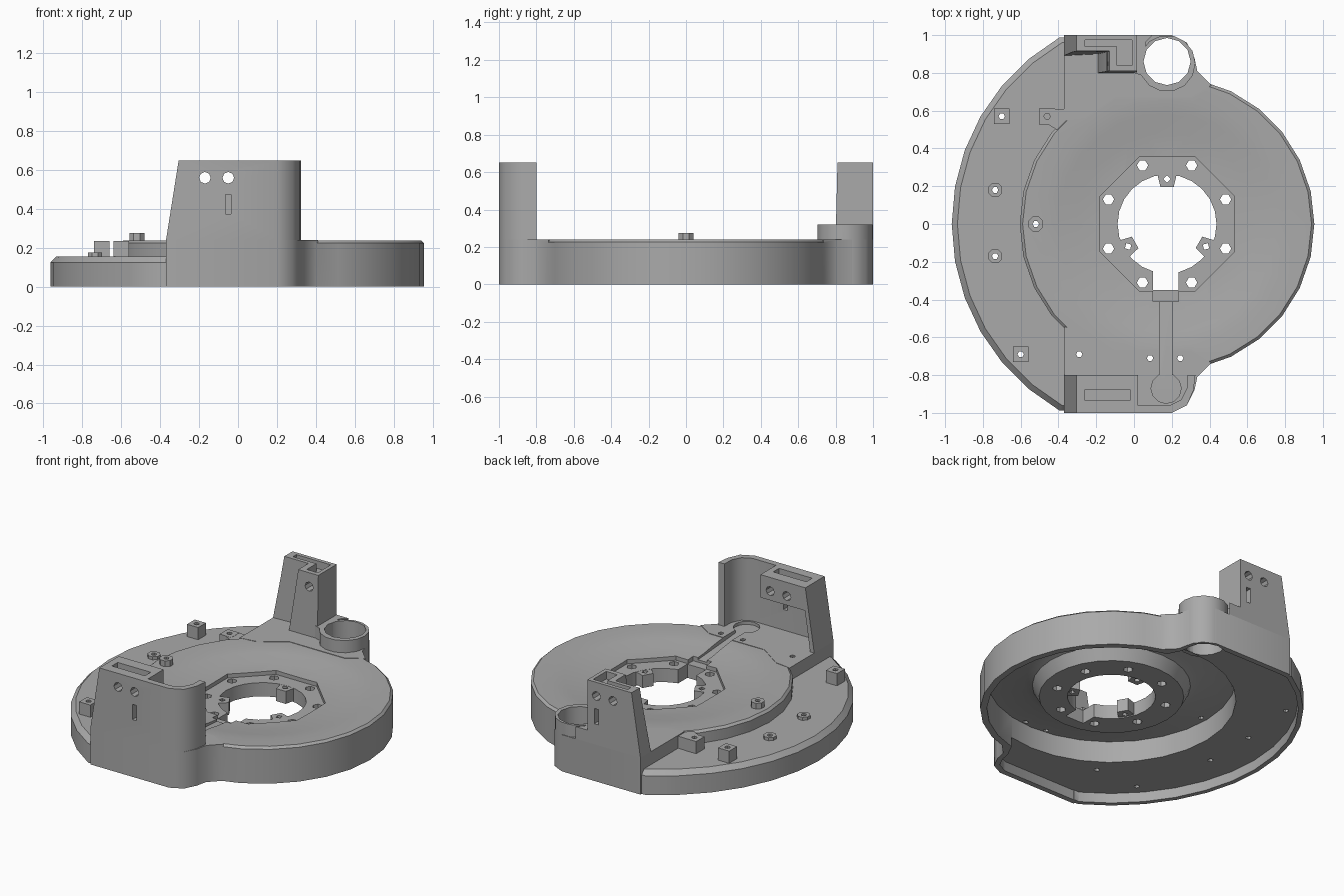
import bpy, bmesh
from math import sin, cos, pi, radians

if "Cube" in bpy.data.objects:
    bpy.data.objects.remove(bpy.data.objects["Cube"])

grey = bpy.data.materials.new("plain_grey")
grey.use_nodes = True
grey.diffuse_color = (0.4, 0.4, 0.4, 1)
grey.node_tree.nodes["Principled BSDF"].inputs["Base Color"].default_value = (0.4, 0.4, 0.4, 1)

CX = 0.175  # centre of the disc


def loft(name, rings, axis="z"):
    """Solid through stacked rings, each given as (points, height)."""
    place = {"z": lambda a, b, h: (a, b, h),
             "y": lambda a, b, h: (a, h, b),
             "x": lambda a, b, h: (h, a, b)}[axis]
    bm = bmesh.new()
    loops = [[bm.verts.new(place(a, b, h)) for a, b in pts] for pts, h in rings]
    for low, high in zip(loops, loops[1:]):
        for i in range(len(low)):
            j = (i + 1) % len(low)
            bm.faces.new((low[i], low[j], high[j], high[i]))
    bm.faces.new(loops[0][::-1])
    bm.faces.new(loops[-1])
    bmesh.ops.recalc_face_normals(bm, faces=bm.faces)
    mesh = bpy.data.meshes.new(name)
    bm.to_mesh(mesh)
    bm.free()
    mesh.materials.append(grey)
    obj = bpy.data.objects.new(name, mesh)
    bpy.context.collection.objects.link(obj)
    return obj


def prism(name, pts, lo, hi, axis="z"):
    return loft(name, [(pts, lo), (pts, hi)], axis)


def circle(x, y, r, n=28, phase=0.0):
    return [(x + r * cos(phase + 2 * pi * i / n), y + r * sin(phase + 2 * pi * i / n)) for i in range(n)]


def rect(x0, x1, y0, y1):
    return [(x0, y0), (x1, y0), (x1, y1), (x0, y1)]


def flip(pts):
    return [(x, -y) for x, y in pts]


def combine(obj, others, op):
    """Apply booleans and discard the helper solids."""
    for other in others:
        mod = obj.modifiers.new("bool", "BOOLEAN")
        mod.operation, mod.solver, mod.object = op, "EXACT", other
        graph = bpy.context.evaluated_depsgraph_get()
        mesh = bpy.data.meshes.new_from_object(obj.evaluated_get(graph))
        obj.modifiers.clear()
        obj.data = mesh
        bpy.data.objects.remove(other)


def arc(r, end_x):
    """Large rim arc on the -x side, closed by a chord."""
    pts = [(CX + r * cos(radians(a)), r * sin(radians(a))) for a in range(120, 241, 10)]
    return [(end_x, pts[0][1])] + pts + [(end_x, pts[-1][1])]


# Base: low ledge, dished disc and the two raised shoulders
base = loft("base_body", [(arc(1.14, -0.36), 0), (arc(1.14, -0.36), 0.125), (arc(1.11, -0.36), 0.155)])
dish = [(0.78, 0), (0.78, 0.225), (0.765, 0.2385), (0.66, 0.2365), (0.58, 0.228), (0.48, 0.212), (0.36, 0.203)]
disc = loft("disc", [(circle(CX, 0, r), z) for r, z in dish])
shoulder = [(-0.37, 0.545), (-0.37, 1), (0.2, 1), (0.28, 0.96), (0.32, 0.88),
            (0.335, 0.81), (0.41, 0.735), (0.3, 0.67), (-0.1, 0.67), (-0.26, 0.56)]
combine(base, [disc, prism("s1", shoulder, 0, 0.24), prism("s2", flip(shoulder), 0, 0.24)], "UNION")

# Hollow underside: deep under the disc, shallow under ledge and shoulders
under = [(0.74, -0.1), (0.74, 0.205), (0.52, 0.182), (0.47, 0.165), (0.43, 0.088)]
hollow = [(-0.34, 0.5), (-0.34, 0.965), (0.19, 0.965), (0.26, 0.93), (0.29, 0.87),
          (0.305, 0.8), (0.36, 0.69), (0.3, 0.6)]
cuts = [loft("c", [(circle(CX, 0, r), z) for r, z in under]),
        prism("c", arc(1.11, -0.33), -0.11, 0.065),
        prism("c", hollow, -0.12, 0.0645), prism("c", flip(hollow), -0.12, 0.0645)]

# Central opening with sunken seat, key notch, cable groove and cup bore
cuts += [prism("c", circle(CX, 0, 0.385, 8, pi / 8), 0.178, 0.5),
         prism("c", circle(CX, 0, 0.262, 24), -0.2, 0.5),
         prism("c", rect(0.1, 0.235, -0.35, -0.1), -0.2, 0.5),
         prism("c", rect(0.1, 0.235, -0.41, -0.3), 0.177, 0.5),
         prism("c", [(-0.88, 0.226), (-0.4, 0.192), (-0.4, 0.4), (-0.88, 0.4)], 0.135, 0.2, "x"),
         prism("c", circle(0.17, -0.87, 0.08, 12), 0.22, 0.4),
         prism("c", circle(0.175, 0.86, 0.125, 12), -0.2, 0.5)]

# Screw holes in the hub, deck and ledge
cuts += [prism("c", circle(CX + sx * a, sy * b, 0.03, 6), -0.2, 0.5)
         for a, b in ((0.13, 0.31), (0.31, 0.13)) for sx in (-1, 1) for sy in (-1, 1)]
cuts += [prism("c", circle(x, y, 0.017, 6), -0.2, 0.5)
         for x, y in ((-0.29, -0.69), (0.085, -0.71), (0.245, -0.71), (-0.735, 0.18),
                      (-0.735, -0.17), (-0.52, 0), (-0.70, 0.57), (-0.60, -0.69))]
combine(base, cuts, "DIFFERENCE")

parts = [base]

# Three inward screw tabs round the opening
for k, deg in enumerate((90, 210, 330)):
    a = radians(deg)
    u, v = (cos(a), sin(a)), (-sin(a), cos(a))
    shape = [(0.195, -0.035), (0.28, -0.055), (0.28, 0.055), (0.195, 0.035)]
    tab = prism(f"hub_tab_{k + 1}", [(CX + p * u[0] + q * v[0], p * u[1] + q * v[1]) for p, q in shape], 0.095, 0.177)
    combine(tab, [prism("c", circle(CX + 0.238 * u[0], 0.238 * u[1], 0.02, 4, a), 0, 0.5)], "DIFFERENCE")
    parts.append(tab)

# Front tower: thin wrapped wall with a slotted block at its top
plan = [(-0.4, -1), (0.2, -1), (0.28, -0.96), (0.315, -0.88), (0.325, -0.8), (-0.4, -0.8)]
inner = [(-0.4, -0.96), (0.19, -0.96), (0.25, -0.93), (0.28, -0.87), (0.285, -0.7), (-0.4, -0.7)]
slant = [(-0.5, 0.1), (-0.372, 0.1), (-0.37, 0.24), (-0.305, 0.65), (-0.3, 0.8), (-0.5, 0.8)]
front = prism("front_tower", plan, 0.24, 0.65)
room = prism("room", inner, 0.2, 0.8)
combine(room, [prism("c", [(-0.5, 0.1), (-0.345, 0.1), (-0.34, 0.24), (-0.28, 0.65), (-0.26, 0.9), (-0.5, 0.9)],
                     -1.1, -0.6, "y"),
               prism("c", rect(-0.6, 0.02, 0.5, 0.9), -1.1, -0.6, "y")], "DIFFERENCE")
combine(front, [room, prism("c", slant, -1.1, -0.7, "y"),
                prism("c", rect(-0.26, -0.02, -0.935, -0.875), 0.6, 0.8)], "DIFFERENCE")

# Rear tower: L-shaped column with a matching L pocket
back_plan = [(-0.4, 1), (0.015, 1), (0.015, 0.81), (-0.13, 0.81), (-0.13, 0.915), (-0.4, 0.915)]
foot_plan = [(-0.4, 1), (0.015, 1), (0.015, 0.8), (-0.19, 0.8), (-0.19, 0.9), (-0.4, 0.89)]
rear = loft("rear_tower", [(foot_plan, 0.24), (back_plan, 0.65)])
pocket = [(-0.26, 0.975), (-0.01, 0.975), (-0.01, 0.84), (-0.09, 0.84), (-0.09, 0.94), (-0.26, 0.94)]
combine(rear, [prism("c", slant, 0.7, 1.1, "y"), prism("c", pocket, 0.6, 0.8)], "DIFFERENCE")

# Cross holes through both towers, and a slot in each outer face
for tower, slot_lo, slot_hi in ((front, -1.2, -0.9), (rear, 0.95, 1.2)):
    combine(tower, [prism("c", circle(x, 0.56, 0.03, 8), -1.2, 1.2, "y") for x in (-0.17, -0.05)]
            + [prism("c", rect(-0.065, -0.035, 0.375, 0.475), slot_lo, slot_hi, "y")], "DIFFERENCE")
    parts.append(tower)

# Round cup beside the rear tower, open to the hollow below
cup = prism("cup_ring", circle(0.175, 0.85, 0.15, 14), 0, 0.32)
web = prism("cup_web", [(0.0, 0.8), (0.06, 0.78), (0.06, 0.96), (0.1, 1), (0.0, 1)], 0.24, 0.32)
for piece in (cup, web):
    combine(piece, [prism("c", circle(0.175, 0.86, 0.125, 12), -0.2, 0.5),
                    prism("c", hollow, -0.12, 0.07)], "DIFFERENCE")
    parts.append(piece)

# Posts and bosses on the ledge and deck: x, y, radius, bottom, top, sides
for name, x, y, r, lo, hi, n in (("rear_post", -0.70, 0.57, 0.057, 0.15, 0.235, 4),
                                 ("front_post", -0.60, -0.69, 0.057, 0.15, 0.235, 4),
                                 ("edge_tab", -0.46, 0.57, 0.06, 0.15, 0.235, 4),
                                 ("rear_boss", -0.735, 0.18, 0.04, 0.15, 0.175, 8),
                                 ("front_boss", -0.735, -0.17, 0.04, 0.15, 0.175, 8),
                                 ("deck_boss", -0.52, 0, 0.042, 0.23, 0.275, 8)):
    boss = prism(name, circle(x, y, r, n, pi / n), lo, hi)
    combine(boss, [prism("c", circle(x, y, 0.017, 6), 0, 0.5)], "DIFFERENCE")
    parts.append(boss)
parts.append(prism("edge_tab_root", [(-0.46, 0.53), (-0.36, 0.47), (-0.36, 0.61), (-0.42, 0.61)], 0.15, 0.234))

# Smooth shading with sharp edges kept
bpy.ops.object.select_all(action="DESELECT")
for part in parts:
    part.select_set(True)
bpy.context.view_layer.objects.active = base
bpy.ops.object.shade_smooth_by_angle(angle=radians(40))
